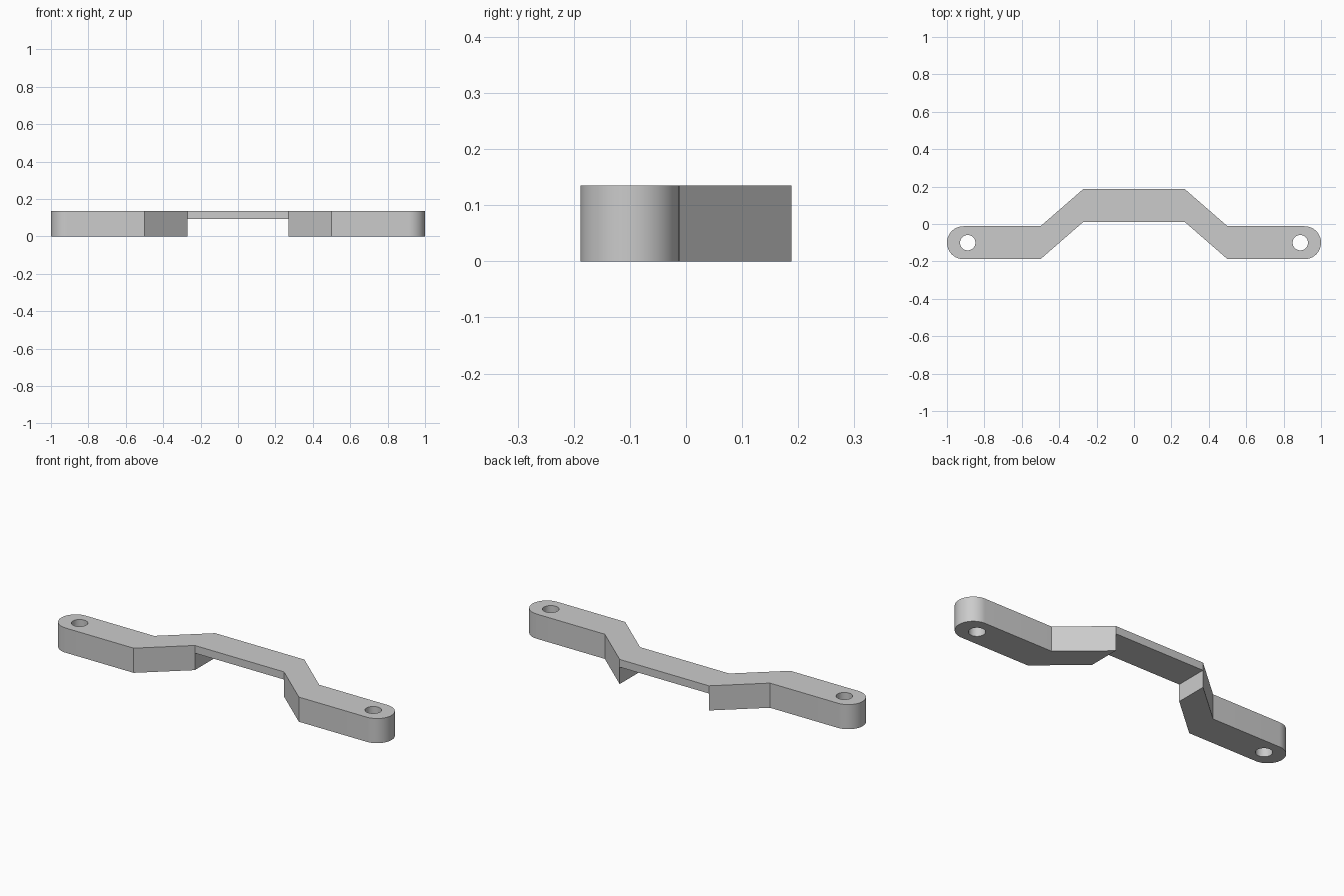
import bpy, bmesh, math

cube = bpy.data.objects.get("Cube")
if cube:
    bpy.data.objects.remove(cube, do_unlink=True)

# Main dimensions
HEIGHT = 0.135
BACK, FRONT = 0.188, -0.188      # depth limits
WIDTH = 0.176                    # width of the bar
RADIUS = WIDTH / 2               # rounded ends
MID, ELBOW = 0.27, 0.50          # x of the two bends
SLOT_TOP = 0.093                 # underside of the bridge
HOLE_X, HOLE_R = 0.889, 0.041
END_Y = FRONT + RADIUS

grey = bpy.data.materials.new("Grey plastic")
grey.use_nodes = True
colour = (0.6, 0.6, 0.6, 1)
grey.diffuse_color = colour
grey.node_tree.nodes["Principled BSDF"].inputs["Base Color"].default_value = colour


def prism(name, outline, z0, z1):
    """Extrude a flat outline between two heights."""
    bm = bmesh.new()
    base = bm.faces.new([bm.verts.new((x, y, z0)) for x, y in outline])
    top = bmesh.ops.extrude_face_region(bm, geom=[base])["geom"]
    verts = [g for g in top if isinstance(g, bmesh.types.BMVert)]
    bmesh.ops.translate(bm, verts=verts, vec=(0, 0, z1 - z0))
    bmesh.ops.recalc_face_normals(bm, faces=bm.faces)
    mesh = bpy.data.meshes.new(name)
    bm.to_mesh(mesh)
    bm.free()
    obj = bpy.data.objects.new(name, mesh)
    obj.data.materials.append(grey)
    bpy.context.collection.objects.link(obj)
    return obj


def arc(cx, cy, r, start, end, steps):
    angles = [math.radians(start + (end - start) * i / steps) for i in range(steps + 1)]
    return [(cx + r * math.cos(a), cy + r * math.sin(a)) for a in angles]


# Cranked bar: right-hand half outline, then its mirror
half = [(MID, BACK - WIDTH), (ELBOW, FRONT)]
half += arc(1 - RADIUS, END_Y, RADIUS, -90, 90, 32)
half += [(ELBOW, FRONT + WIDTH), (MID, BACK)]
outline = half + [(-x, y) for x, y in reversed(half)]
bar = prism("mounting_bar", outline, 0, HEIGHT)

# Cutters: slot under the bridge and a screw hole at each end
cutters = [prism("slot_cutter", [(-MID, -0.4), (MID, -0.4), (MID, 0.4), (-MID, 0.4)],
                 -0.1, SLOT_TOP)]
for side, label in ((1, "left"), (-1, "right")):
    ring = arc(side * HOLE_X, END_Y, HOLE_R, 0, 360, 48)[:-1]
    cutters.append(prism(label + "_hole_cutter", ring, -0.1, HEIGHT + 0.1))

bpy.ops.object.select_all(action="DESELECT")
bar.select_set(True)
bpy.context.view_layer.objects.active = bar
for cutter in cutters:
    cut = bar.modifiers.new(cutter.name, "BOOLEAN")
    cut.operation = "DIFFERENCE"
    cut.solver = "EXACT"
    cut.object = cutter
    bpy.ops.object.modifier_apply(modifier=cut.name)
    bpy.data.objects.remove(cutter, do_unlink=True)

bpy.ops.object.shade_smooth_by_angle(angle=math.radians(25))
